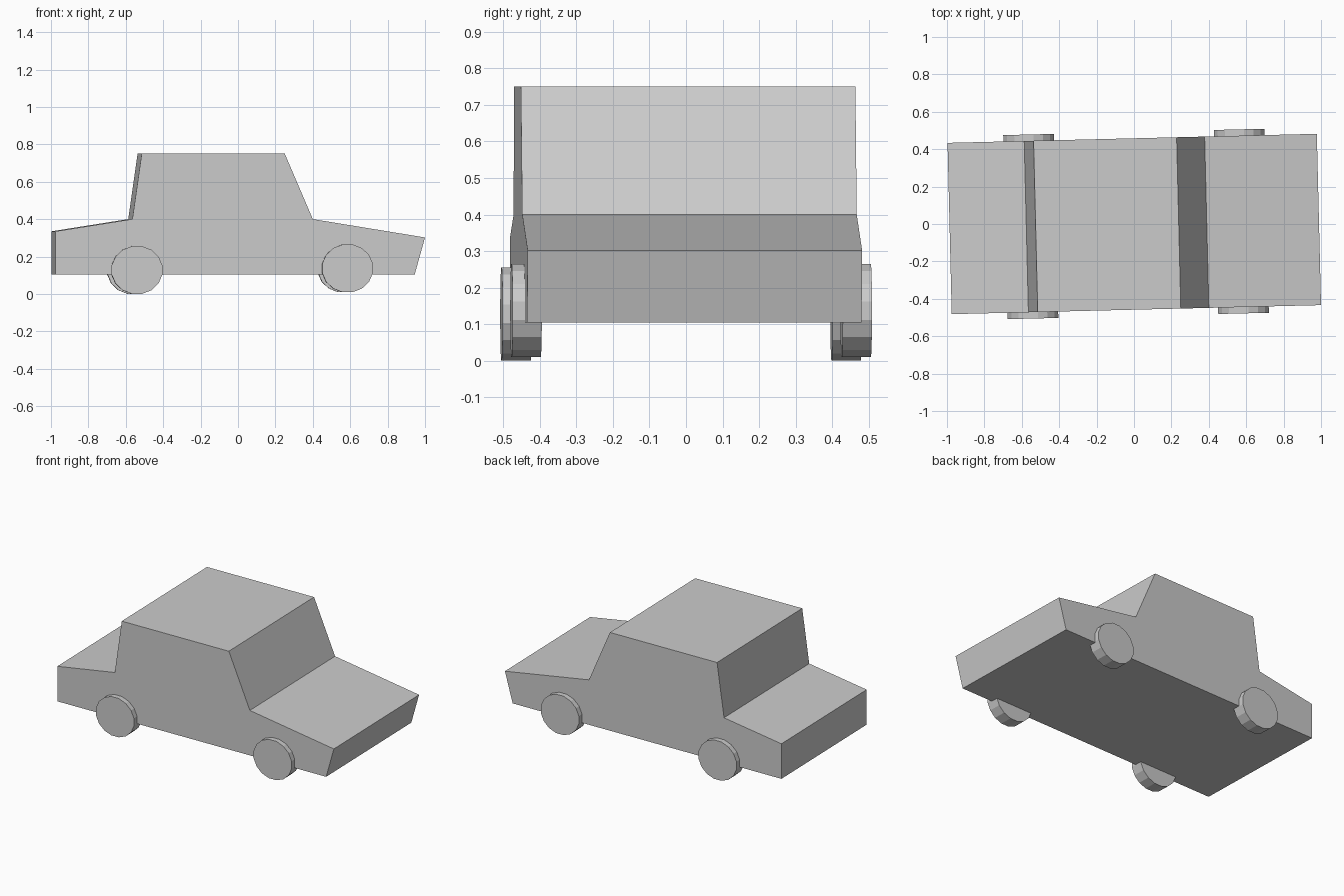
import bpy
import math
from mathutils import Matrix

cube = bpy.data.objects.get("Cube")
if cube:
    bpy.data.objects.remove(cube, do_unlink=True)

GREY = (0.6, 0.6, 0.6, 1.0)
YAW = Matrix.Rotation(math.radians(1.4), 4, "Z")  # whole car sits slightly turned
HALF_WIDTH = 0.458

paint = bpy.data.materials.new("grey_paint")
paint.use_nodes = True
paint.diffuse_color = GREY
paint.node_tree.nodes["Principled BSDF"].inputs["Base Color"].default_value = GREY


def extruded_body(name, profile, half):
    """Extrude an x-z side profile across the width of the car."""
    n = len(profile)
    verts = [(x, y, z) for y in (-half, half) for x, z in profile]
    faces = [tuple(range(n)), tuple(reversed(range(n, 2 * n)))]
    faces += [((i + 1) % n, i, i + n, (i + 1) % n + n) for i in range(n)]
    mesh = bpy.data.meshes.new(name)
    mesh.from_pydata(verts, [], faces)
    mesh.materials.append(paint)
    obj = bpy.data.objects.new(name, mesh)
    bpy.context.collection.objects.link(obj)
    obj.matrix_world = YAW
    return obj


def wheel(name, x, y, z):
    """Sixteen-sided, slightly squashed disc with its axle across the car."""
    bpy.ops.mesh.primitive_cylinder_add(vertices=16, radius=1, depth=0.08)
    obj = bpy.context.object
    obj.name = name
    # Turn by half a side so a flat rests on the ground
    obj.data.transform(Matrix.Rotation(math.pi / 16, 4, "Z"))
    obj.data.transform(Matrix.Rotation(math.pi / 2, 4, "X"))
    obj.data.transform(Matrix.Diagonal((0.138, 1, 0.13, 1)))
    obj.data.materials.append(paint)
    obj.matrix_world = YAW @ Matrix.Translation((x, y, z))


# Body: underside, nose, bonnet, windscreen, roof, rear window, boot
side_profile = [
    (-0.986, 0.105), (0.934, 0.105), (0.989, 0.302), (0.389, 0.4),
    (0.239, 0.75), (-0.526, 0.75), (-0.576, 0.4), (-0.986, 0.335),
]
extruded_body("car_body", side_profile, HALF_WIDTH)

# Wheels, the front pair sitting a touch higher
for end, x, z in (("rear", -0.552, 0.128), ("front", 0.574, 0.137)):
    for side, sign in (("near", -1), ("far", 1)):
        wheel(f"{end}_wheel_{side}", x, sign * 0.452, z)
